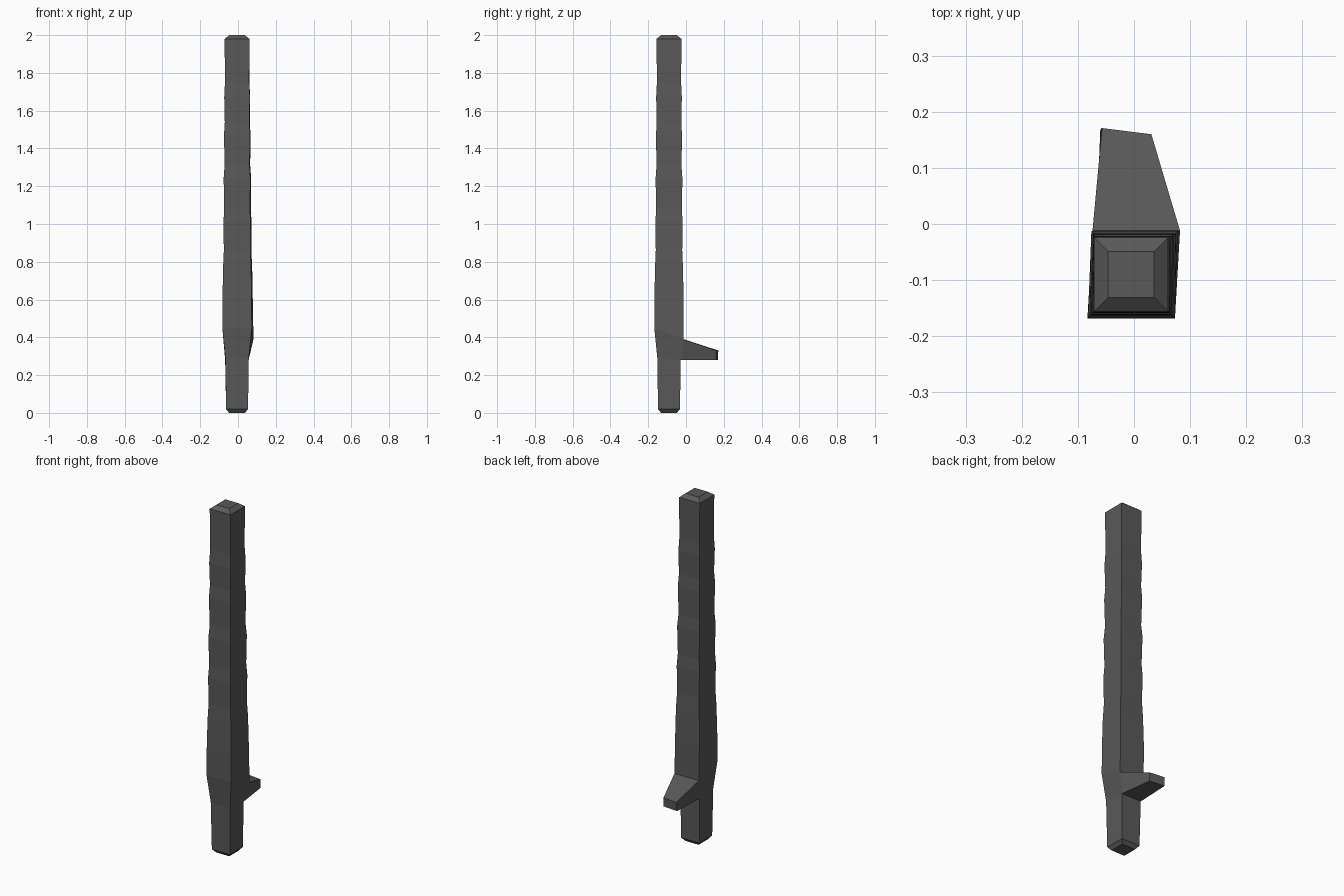
import bpy, bmesh
from mathutils import Vector

if "Cube" in bpy.data.objects:
    bpy.data.objects.remove(bpy.data.objects["Cube"])

CX, CY = -0.005, -0.09   # axis of the pole


def add_ring(bm, z_front, z_back, half, shear=0.0):
    """Square ring; the back edge may sit at another height and shift in x."""
    corners = [(-half, -half, z_front), (half, -half, z_front),
               (half + shear, half, z_back), (-half + shear, half, z_back)]
    return [bm.verts.new((CX + x, CY + y, z)) for x, y, z in corners]


def bridge(bm, a, b):
    return [bm.faces.new((a[i], a[(i + 1) % 4], b[(i + 1) % 4], b[i])) for i in range(4)]


# front height, back height, half width, back shift
rings = [(0, 0, 0.042, 0), (0.02, 0.02, 0.058, 0),
         (0.29, 0.28, 0.062, -0.001),           # top of the grip
         (0.45, 0.39, 0.078, 0.009),            # shoulder above the spur
         (0.61, 0.61, 0.077, 0.006)]
# hand-carved waves: wide then narrow, tapering upward
waves = [(0.77, 0.074), (0.86, 0.070), (1.01, 0.072), (1.08, 0.068),
         (1.24, 0.071), (1.31, 0.066), (1.47, 0.069), (1.54, 0.065),
         (1.67, 0.068), (1.75, 0.064)]
rings += [(z, z, h, 0.005 * (1.98 - z)) for z, h in waves]
rings += [(1.98, 1.98, 0.066, 0), (2.0, 2.0, 0.041, 0)]

# pole
bm = bmesh.new()
loops = [add_ring(bm, *r) for r in rings]
spur_face = None
for i, (a, b) in enumerate(zip(loops, loops[1:])):
    sides = bridge(bm, a, b)
    if i == 2:
        spur_face = sides[2]
bm.faces.new(list(reversed(loops[0])))
bm.faces.new(loops[-1])

# spur grown from the back face
base = list(spur_face.verts)       # lower right, lower left, upper left, upper right
bm.faces.remove(spur_face)
tip = [bm.verts.new(Vector(p)) for p in
       [(0.031, 0.160, 0.28), (-0.060, 0.169, 0.28),
        (-0.057, 0.171, 0.33), (0.031, 0.160, 0.33)]]
bridge(bm, base, tip)
bm.faces.new(tip)

bmesh.ops.recalc_face_normals(bm, faces=bm.faces[:])
mesh = bpy.data.meshes.new("carved_pole")
bm.to_mesh(mesh)
bm.free()

# dark grey
dark = bpy.data.materials.new("dark_grey")
dark.diffuse_color = (0.1, 0.1, 0.1, 1)
dark.use_nodes = True
dark.node_tree.nodes["Principled BSDF"].inputs["Base Color"].default_value = dark.diffuse_color
mesh.materials.append(dark)
bpy.context.collection.objects.link(bpy.data.objects.new("carved_pole", mesh))
